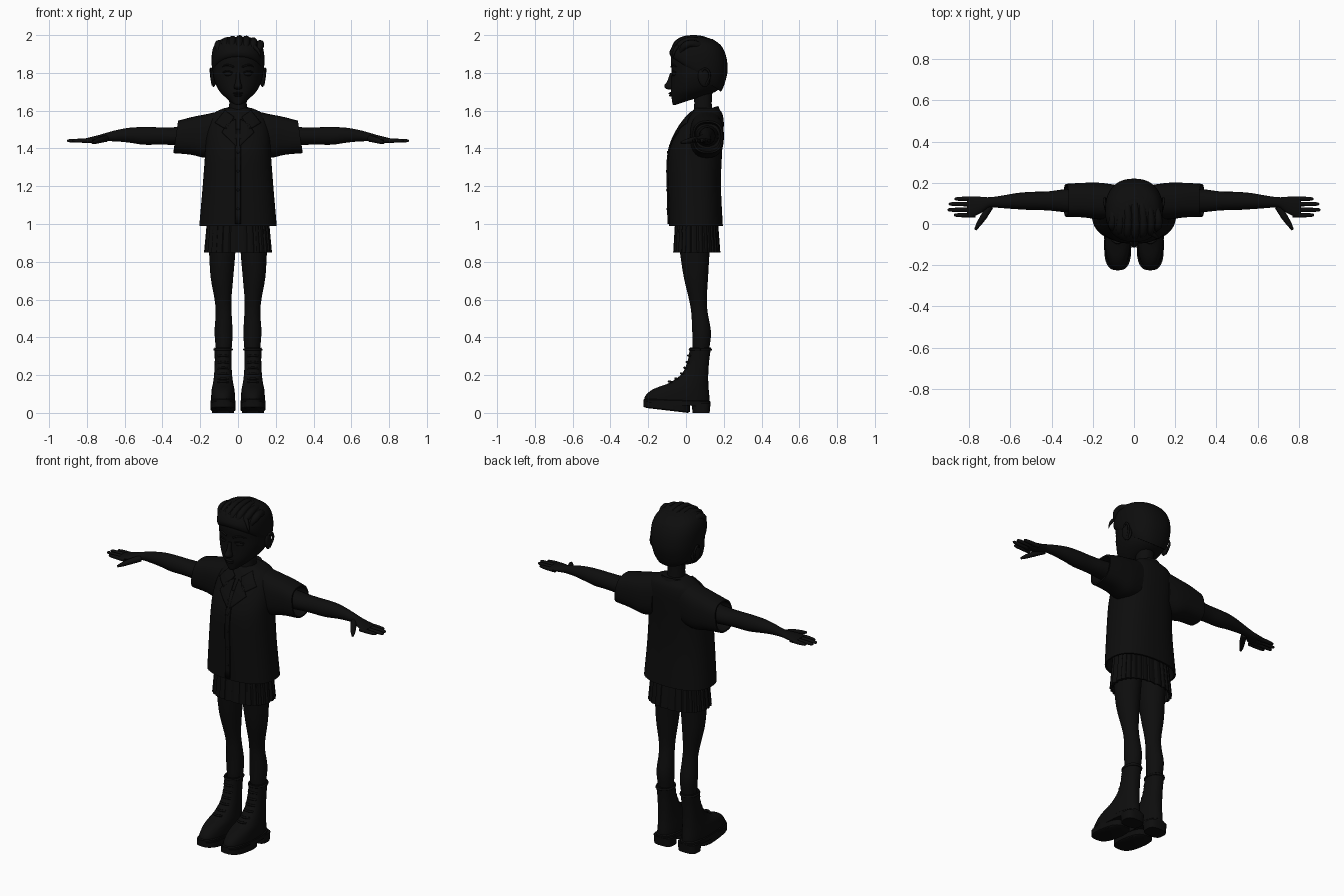
import bpy, bmesh, math

cube = bpy.data.objects.get("Cube")
if cube:
    bpy.data.objects.remove(cube, do_unlink=True)

black = bpy.data.materials.new("soft_black")
black.use_nodes = True
black.diffuse_color = (0.004, 0.004, 0.004, 1)
black.node_tree.nodes["Principled BSDF"].inputs["Base Color"].default_value = (0.004, 0.004, 0.004, 1)


def finish(obj, angle=40):
    obj.data.materials.append(black)
    bpy.ops.object.select_all(action='DESELECT')
    obj.select_set(True)
    bpy.context.view_layer.objects.active = obj
    bpy.ops.object.shade_smooth_by_angle(angle=math.radians(angle))
    return obj


def smooth(rows, k=4):
    """Catmull-Rom interpolation of cross-section rows."""
    out = []
    for i in range(len(rows) - 1):
        a, b, c, d = rows[max(i - 1, 0)], rows[i], rows[i + 1], rows[min(i + 2, len(rows) - 1)]
        for j in range(k):
            t = j / k
            out.append(tuple(0.5 * (2*q + (r - p)*t + (2*p - 5*q + 4*r - s)*t*t + (3*q - p - 3*r + s)*t**3)
                             for p, q, r, s in zip(a, b, c, d)))
    return out + [tuple(rows[-1])]


def unit(t, p):
    """Point on a unit superellipse."""
    c, s = math.cos(t), math.sin(t)
    return math.copysign(abs(c)**(2/p), c), math.copysign(abs(s)**(2/p), s)


def upright(row, cx=0, p=2.2, n=32):
    """Horizontal ring: front z, back z, half width, front y, back y."""
    zf, zb, w, yf, yb = row
    pts = []
    for i in range(n):
        u, v = unit(math.tau * i / n, p)
        pts.append((cx + w*u, (yf + yb)/2 + (yb - yf)/2*v, zf + (zb - zf)*(v + 1)/2))
    return pts


def sideways(row, side=1, p=2, n=20):
    """Ring across x: x at top, x at bottom, front y, back y, bottom z, top z."""
    xt, xb, yf, yb, zb, zt = row
    pts = []
    for i in range(n):
        u, v = unit(math.tau * i / n, p)
        pts.append((side*(xb + (xt - xb)*(v + 1)/2), (yf + yb)/2 + (yb - yf)/2*u, (zb + zt)/2 + (zt - zb)/2*v))
    return pts


def skin(name, rings, angle=40):
    bm = bmesh.new()
    loops = [[bm.verts.new(p) for p in r] for r in rings]
    n = len(rings[0])
    for a, b in zip(loops, loops[1:]):
        for i in range(n):
            bm.faces.new((a[i], a[(i+1) % n], b[(i+1) % n], b[i]))
    bm.faces.new(loops[0][::-1])
    bm.faces.new(loops[-1])
    bmesh.ops.recalc_face_normals(bm, faces=bm.faces)
    me = bpy.data.meshes.new(name)
    bm.to_mesh(me)
    bm.free()
    obj = bpy.data.objects.new(name, me)
    bpy.context.collection.objects.link(obj)
    return finish(obj, angle)


def ball(name, loc, scale, rot=(0, 0, 0)):
    bpy.ops.mesh.primitive_uv_sphere_add(segments=20, ring_count=12, location=loc, rotation=rot)
    obj = bpy.context.object
    obj.name = name
    obj.scale = scale
    return finish(obj)


def tube(name, pts, radius, taper=None):
    cu = bpy.data.curves.new(name, 'CURVE')
    cu.dimensions = '3D'
    cu.bevel_depth, cu.bevel_resolution, cu.resolution_u, cu.use_fill_caps = radius, 3, 6, True
    sp = cu.splines.new('BEZIER')
    sp.bezier_points.add(len(pts) - 1)
    for i, (b, p) in enumerate(zip(sp.bezier_points, pts)):
        b.co, b.handle_left_type, b.handle_right_type = p, 'AUTO', 'AUTO'
        b.radius = taper[i] if taper else 1
    obj = bpy.data.objects.new(name, cu)
    bpy.context.collection.objects.link(obj)
    cu.materials.append(black)
    return obj


# Shirt body, open at the hem
shirt = smooth([(.99, .205, -.09, .195), (1.2, .187, -.094, .185), (1.36, .175, -.093, .19),
                (1.45, .172, -.068, .196), (1.52, .162, -.03, .2), (1.56, .15, 0, .198),
                (1.59, .125, .025, .19), (1.615, .07, .05, .17)])
SP = 2.4
hem = [(1.06, 1.06, .17, -.06, .165), (.99, .99, .195, -.08, .185)]
skin("shirt_body", [upright(r, p=SP, n=48) for r in hem + [(z, z, w, a, b) for z, w, a, b in shirt]])


def shirt_front(x, z):
    for a, b in zip(shirt, shirt[1:]):
        if a[0] <= z <= b[0]:
            t = (z - a[0]) / (b[0] - a[0])
            w, yf, yb = (a[i] + (b[i] - a[i])*t for i in (1, 2, 3))
            return (yf + yb)/2 - (yb - yf)/2 * max(0, 1 - abs(x/w)**SP)**(1/SP)
    return 0.05


def patch(name, corners, n=10, thick=.008):
    """Thin cloth panel laid on the shirt front, corners given as (x, z)."""
    verts = []
    for i in range(n + 1):
        for j in range(n + 1):
            u, v = i/n, j/n
            x, z = (sum(k*c[m] for k, c in zip(((1-u)*(1-v), u*(1-v), u*v, (1-u)*v), corners)) for m in (0, 1))
            verts.append((x, shirt_front(x, z) - .004, z))
    faces = [(i*(n+1)+j, (i+1)*(n+1)+j, (i+1)*(n+1)+j+1, i*(n+1)+j+1) for i in range(n) for j in range(n)]
    me = bpy.data.meshes.new(name)
    me.from_pydata(verts, [], faces)
    obj = bpy.data.objects.new(name, me)
    bpy.context.collection.objects.link(obj)
    mod = obj.modifiers.new("thickness", 'SOLIDIFY')
    mod.thickness, mod.offset = thick, 0
    return finish(obj)


patch("button_placket", [(-.015, 1.0), (.015, 1.0), (.015, 1.5), (-.015, 1.5)])
for i in range(4):
    z = 1.08 + .1*i
    ball("button", (0, shirt_front(0, z) - .008, z), (.007, .003, .007))

# Collar band and neck
skin("collar_band", [upright(r) for r in [(1.55, 1.6, .085, .01, .18), (1.585, 1.625, .068, .035, .172),
                                          (1.58, 1.615, .056, .045, .155), (1.54, 1.56, .05, .06, .13)]])
skin("neck", [upright((z, z, w, .09 - w, .09 + w)) for z, w in ((1.53, .06), (1.58, .05), (1.64, .046), (1.74, .052))])

# Pleated skirt
skirt = []
for z, w, yf, yb in ((1.08, .16, -.055, .165), (.98, .168, -.06, .172), (.85, .18, -.068, .182)):
    ring = []
    for i in range(112):
        u, v = unit(math.tau*i/112, 2.4)
        f = (.95, 1, 1, .985)[i % 4]
        ring.append((w*u*f, (yf + yb)/2 + (yb - yf)/2*v*f, z))
    skirt.append(ring)
skirt.append([(x*.93, .057 + (y - .057)*.93, .85) for x, y, z in skirt[-1]])
skirt.append([(x*.93, .057 + (y - .057)*.93, .95) for x, y, z in skirt[-1]])
skin("pleated_skirt", skirt, 20)

# Head: chin to crown
skin("head", [upright(r, p=2.15, n=40) for r in smooth([
    (1.63, 1.665, .022, -.058, .05), (1.633, 1.68, .04, -.07, .1), (1.66, 1.7, .073, -.075, .155),
    (1.70, 1.73, .106, -.08, .188), (1.76, 1.78, .128, -.077, .208), (1.82, 1.82, .133, -.076, .213),
    (1.88, 1.88, .131, -.08, .21), (1.94, 1.94, .115, -.06, .19), (1.98, 1.98, .07, -.01, .14)])])
skin("nose", [upright(r, n=16, p=2) for r in smooth([
    (1.712, 1.714, .01, -.092, -.06), (1.718, 1.72, .021, -.108, -.06), (1.733, 1.735, .02, -.115, -.06),
    (1.755, 1.755, .013, -.1, -.06), (1.8, 1.8, .01, -.084, -.06)])])
ball("upper_lip", (0, -.078, 1.692), (.026, .015, .006))
ball("lower_lip", (0, -.077, 1.681), (.022, .014, .007))

# Hair: cap plus swept-back locks
skin("hair_cap", [upright(r, p=2.3, n=40) for r in smooth([
    (1.88, 1.7, .122, -.072, .185), (1.892, 1.735, .135, -.084, .202), (1.915, 1.81, .14, -.086, .22),
    (1.95, 1.89, .135, -.065, .212), (1.975, 1.95, .112, -.03, .18), (1.99, 1.985, .065, .02, .12)])])
for i in range(7):
    x = -.099 + .033*i
    d, f = 2.6*x*x, 4*x*x
    tube("hair_lock", [(x, -.07 + f, 1.905), (x*1.12 + .006, -.045 + f, 1.955 - d/2), (x*1.1 + .008, .03, 1.98 - d),
                       (x, .13 - f, 1.955 - d), (x*.85, .195 - f, 1.875), (x*.7, .198 - f, 1.77)],
         .02, (.55, 1, 1, 1, .8, .2))
tube("fringe_tuft", [(.085, -.045, 1.94), (.108, -.062, 1.915), (.122, -.068, 1.875)], .012, (1, .7, .1))

for s, side in ((1, "left_"), (-1, "right_")):
    # Face details
    ball(side + "eye", (s*.052, -.061, 1.795), (.024, .012, .012), (0, 0, s*.3))
    tube(side + "eyelid", [(s*.028, -.072, 1.8), (s*.052, -.073, 1.81), (s*.08, -.055, 1.802)], .004)
    tube(side + "brow", [(s*.022, -.078, 1.832), (s*.055, -.069, 1.842), (s*.088, -.048, 1.832)], .005, (1, 1, .4))
    ball(side + "ear", (s*.13, .095, 1.775), (.014, .032, .05), (.2, 0, s*.2))
    tube(side + "ear_rim", [(s*.134, .075, 1.795), (s*.143, .1, 1.822), (s*.143, .125, 1.795),
                            (s*.134, .105, 1.735)], .006)

    # Collar wings, lapels and pockets
    patch(side + "collar_wing", [(s*.02, 1.565), (s*.068, 1.6), (s*.12, 1.535), (s*.062, 1.5)])
    patch(side + "lapel", [(s*.012, 1.555), (s*.055, 1.53), (s*.085, 1.485), (s*.008, 1.41)])

    # Sleeve with hollow cuff
    sleeve = smooth([(.08, .1, .03, .19, 1.36, 1.602), (.16, .17, .022, .2, 1.35, 1.583),
                     (.24, .25, .032, .2, 1.367, 1.567), (.317, .342, .035, .195, 1.375, 1.547)])
    sleeve += [(.317, .342, .043, .187, 1.384, 1.538), (.25, .26, .05, .18, 1.4, 1.53)]
    skin(side + "sleeve", [sideways(r, s, 2.6, 28) for r in sleeve])

    # Arm and palm
    skin(side + "arm", [sideways((x, x, a, b, c, d), s) for x, a, b, c, d in smooth([
        (.22, .05, .175, 1.405, 1.525), (.34, .058, .168, 1.418, 1.512), (.42, .066, .158, 1.42, 1.512),
        (.5, .068, .156, 1.42, 1.513), (.57, .072, .15, 1.43, 1.51), (.64, .077, .138, 1.437, 1.498),
        (.7, .08, .13, 1.438, 1.482), (.74, .055, .132, 1.434, 1.47), (.78, .036, .134, 1.432, 1.46),
        (.81, .034, .13, 1.433, 1.453)])])
    # Fingers and thumb
    for y, tip in ((.043, .875), (.069, .905), (.097, .9), (.122, .872)):
        skin(side + "finger", [sideways((x, x, y - r, y + r, 1.441 - r, 1.441 + r), s, n=12) for x, r in
                               ((.77, .011), (.82, .011), (tip - .02, .0095), (tip - .005, .007), (tip, .003))])
    tube(side + "thumb", [(s*.7, .085, 1.452), (s*.73, .035, 1.445), (s*.752, .002, 1.437), (s*.77, -.027, 1.43)],
         .016, (1.1, 1, .8, .4))

    # Leg
    skin(side + "leg", [upright((z, z, (b - a)/2, c, d), s*(a + b)/2, 2) for z, a, b, c, d in smooth([
        (.97, .008, .16, -.045, .14), (.85, .014, .153, -.032, .125), (.72, .025, .145, -.012, .117),
        (.6, .035, .124, .016, .11), (.53, .034, .118, .028, .115), (.43, .029, .124, .033, .132),
        (.35, .033, .118, .035, .125), (.28, .045, .11, .04, .115)])])

    # Boot upper and cuff
    skin(side + "boot", [upright((z, z, w, a, b), s*.079, 2.3) for z, a, b, w in smooth([
        (.045, -.218, .125, .062), (.085, -.218, .124, .063), (.125, -.175, .12, .06), (.16, -.085, .118, .053),
        (.21, -.02, .118, .047), (.28, .01, .123, .044), (.345, .02, .132, .046)])
        + [(.345, .028, .124, .039), (.31, .03, .12, .038)]])
    cuff = [(s*.079 + .046*math.cos(t), .076 + .056*math.sin(t), .335) for t in [math.tau*i/12 for i in range(13)]]
    tube(side + "boot_cuff", cuff, .006)
    # Laces
    for y, z in ((-.09, .163), (-.055, .178), (-.025, .205), (-.008, .235), (.005, .265), (.013, .3)):
        tube(side + "lace", [(s*.079 - .028, y + .014, z), (s*.079, y - .001, z + .004), (s*.079 + .028, y + .014, z)], .006)
    # Chunky sole: welt, tread and heel
    skin(side + "boot_welt", [upright(r, s*.079, 2.5) for r in
                              ((.045, .035, .066, -.225, .128), (.07, .06, .066, -.226, .13), (.075, .065, .06, -.22, .124))])
    skin(side + "boot_tread", [upright(r, s*.079, 2.8) for r in
                               ((.026, 0, .06, -.21, .01), (.032, .005, .066, -.225, .02), (.06, .05, .066, -.225, .02))])
    skin(side + "boot_heel", [upright(r, s*.079, 3) for r in
                              ((0, 0, .058, .035, .125), (.05, .05, .06, .03, .13))])
